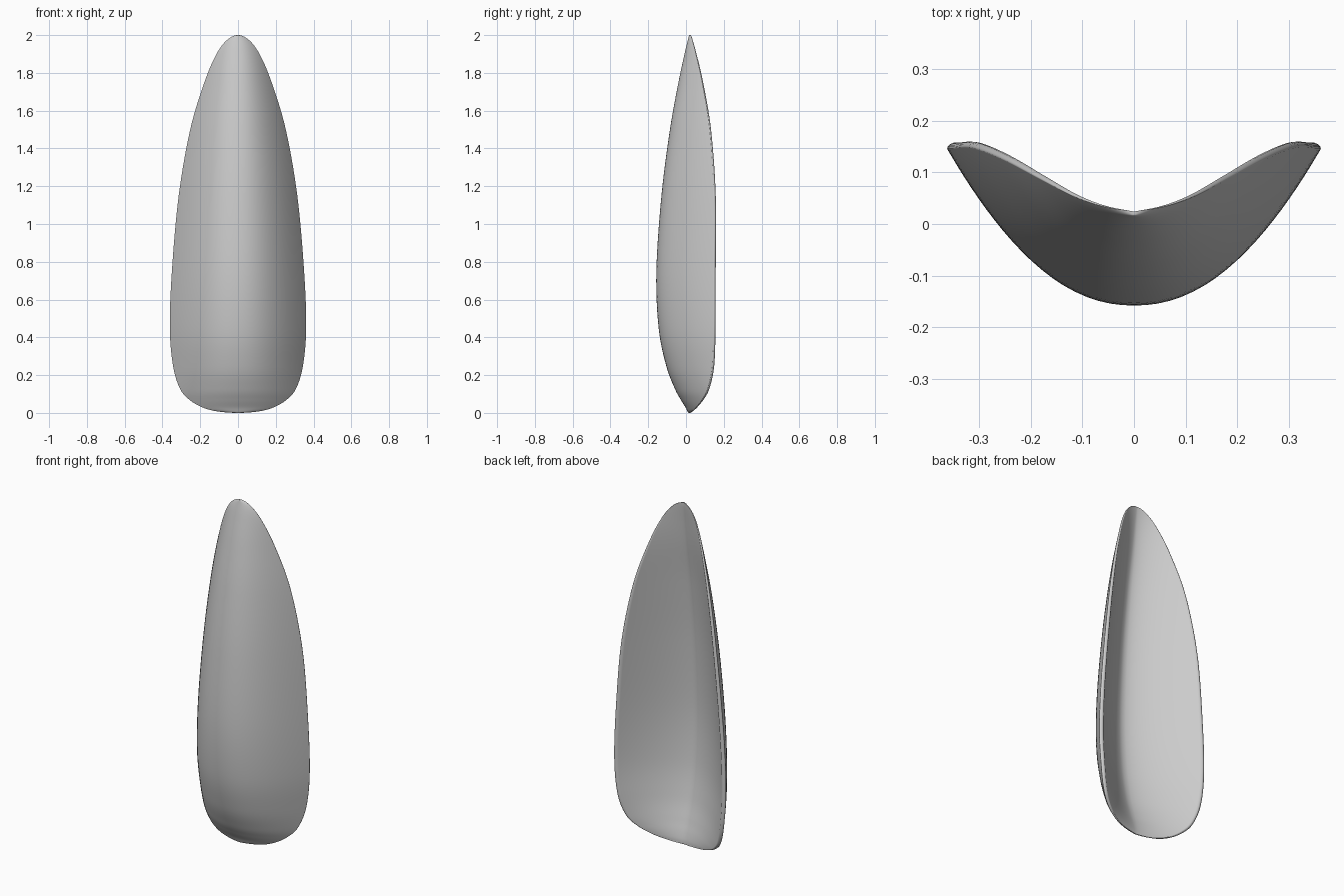
import bpy, bmesh, math
from mathutils import Vector

cube = bpy.data.objects.get("Cube")
if cube:
    bpy.data.objects.remove(cube, do_unlink=True)

# Section keys: height, half width, front centre, rear rim, rear hollow
KEYS = [Vector(k) for k in (
    (0, 0, .014, .018, .018),
    (.008, .11, .008, .035, .019),
    (.03, .19, -.003, .06, .016),
    (.07, .258, -.028, .093, .005),
    (.13, .308, -.06, .125, -.015),
    (.25, .344, -.105, .15, -.05),
    (.45, .361, -.145, .157, -.085),
    (.75, .35, -.157, .158, -.1),
    (1.15, .314, -.13, .158, -.08),
    (1.5, .253, -.085, .133, -.042),
    (1.75, .178, -.04, .091, -.005),
    (1.9, .114, -.008, .056, .014),
    (1.975, .057, .01, .035, .023),
    (2, 0, .018, .024, .024),
)]
STEPS, SEGMENTS, CREST = 7, 96, .95


def phantom(end, near):
    """Mirror a neighbour past the end so the outline closes roundly."""
    p = 2 * end - near
    p[0] = near[0]
    return p


def sections():
    """Smooth spline through the section keys."""
    pts = [phantom(KEYS[0], KEYS[1]), *KEYS, phantom(KEYS[-1], KEYS[-2])]
    for i in range(1, len(pts) - 2):
        a, b, c, d = pts[i - 1:i + 3]
        for s in range(STEPS):
            t = s / STEPS
            yield .5 * (2 * b + (c - a) * t + (2 * a - 5 * b + 4 * c - d) * t ** 2
                        + (3 * b - a - 3 * c + d) * t ** 3)
    yield KEYS[-1]


def ring(section):
    """Crescent cross-section: bowed front, hollow back, narrow rounded rim."""
    z, width, front, rim, hollow = section
    lip = .012 * width / .36
    for i in range(SEGMENTS):
        angle = math.tau * i / SEGMENTS
        u = math.cos(angle)
        a = min(abs(u), 1)
        if i > SEGMENTS / 2:
            y = front + (rim - lip - front) * a ** 2.15
        elif a > CREST:
            s = (a - CREST) / (1 - CREST)
            y = rim - lip * (1 - math.sqrt(1 - s * s))
        else:
            y = hollow + (rim - hollow) * (a / CREST) ** 1.5
        yield Vector((u * width, y, z))


# Curved shell lofted from bottom to tip
bm = bmesh.new()
rings = [[bm.verts.new(p) for p in ring(s)] for s in sections()]
for low, high in zip(rings, rings[1:]):
    for i in range(SEGMENTS):
        j = (i + 1) % SEGMENTS
        bm.faces.new((low[i], low[j], high[j], high[i]))
bmesh.ops.remove_doubles(bm, verts=bm.verts[:], dist=.00005)
bmesh.ops.recalc_face_normals(bm, faces=bm.faces[:])
mesh = bpy.data.meshes.new("curved_shell")
bm.to_mesh(mesh)
bm.free()

shell = bpy.data.objects.new("curved_shell", mesh)
bpy.context.collection.objects.link(shell)

# Plain grey finish
grey = bpy.data.materials.new("light_grey")
grey.use_nodes = True
grey.diffuse_color = (.6, .6, .6, 1)
grey.node_tree.nodes["Principled BSDF"].inputs["Base Color"].default_value = grey.diffuse_color
mesh.materials.append(grey)

bpy.ops.object.select_all(action='DESELECT')
shell.select_set(True)
bpy.context.view_layer.objects.active = shell
bpy.ops.object.shade_smooth_by_angle(angle=math.radians(85))
